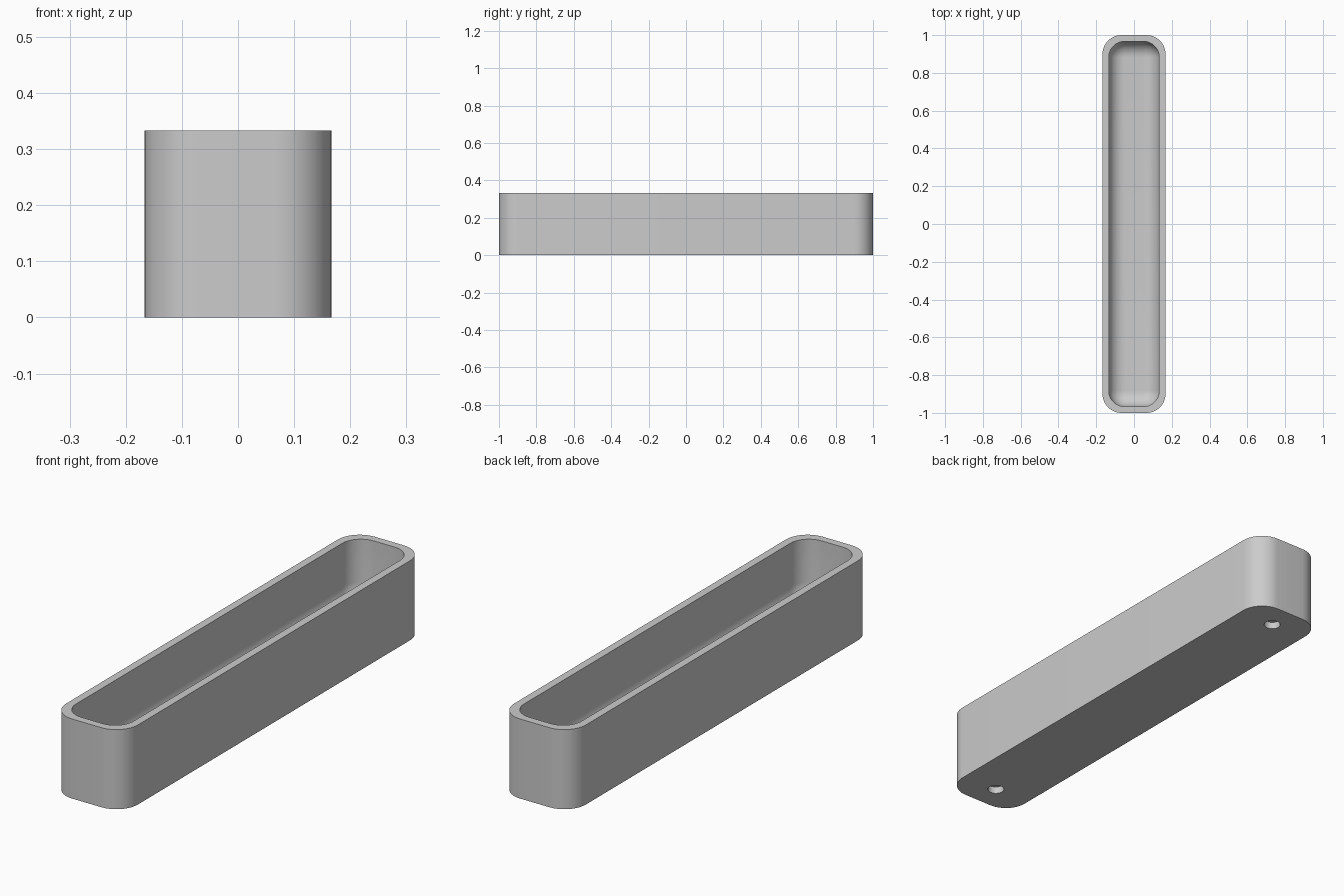
import bpy, bmesh, math

cube = bpy.data.objects.get("Cube")
if cube:
    bpy.data.objects.remove(cube, do_unlink=True)

HALF_X, HALF_Y, HEIGHT = 1 / 6, 1.0, 1 / 3
WALL, FLOOR = 0.033, 0.07
OUTER_R, INNER_R, FILLET = 0.1, 0.085, 0.083
HOLE_R, HOLE_Y, HOLE_DEPTH = 0.033, 0.885, 0.03
STEPS = 12

bm = bmesh.new()


def rounded_ring(inset, radius, z):
    """Ring of vertices round a rectangle with rounded corners."""
    cx, cy = HALF_X - inset - radius, HALF_Y - inset - radius
    ring = []
    for corner, (sx, sy) in enumerate([(1, 1), (-1, 1), (-1, -1), (1, -1)]):
        for i in range(STEPS + 1):
            a = math.pi / 2 * (corner + i / STEPS)
            ring.append(bm.verts.new((sx * cx + radius * math.cos(a),
                                      sy * cy + radius * math.sin(a), z)))
    return ring


def circle_ring(y, z, count=32):
    angles = [2 * math.pi * i / count for i in range(count)]
    return [bm.verts.new((HOLE_R * math.cos(a), y + HOLE_R * math.sin(a), z))
            for a in angles]


def bridge(a, b):
    for i in range(len(a)):
        j = (i + 1) % len(a)
        bm.faces.new((a[i], a[j], b[j], b[i]))


def ring_edges(ring):
    return [bm.edges.get((v, ring[i - 1])) for i, v in enumerate(ring)]


# Outer wall, rim and cavity wall, then the rounded edge of the cavity floor
rings = [rounded_ring(0, OUTER_R, 0), rounded_ring(0, OUTER_R, HEIGHT),
         rounded_ring(WALL, INNER_R, HEIGHT)]
for i in range(STEPS + 1):
    t = math.pi / 2 * i / STEPS
    shrink = FILLET * (1 - math.cos(t))
    rings.append(rounded_ring(WALL + shrink, INNER_R - shrink,
                              FLOOR + FILLET * (1 - math.sin(t))))
for a, b in zip(rings, rings[1:]):
    bridge(a, b)
bm.faces.new(rings[-1])

# Blind round holes in the underside
underside = ring_edges(rings[0])
for side in (-1, 1):
    mouth = circle_ring(side * HOLE_Y, 0)
    end = circle_ring(side * HOLE_Y, HOLE_DEPTH)
    bridge(mouth, end)
    bm.faces.new(end)
    underside += ring_edges(mouth)
bmesh.ops.triangle_fill(bm, edges=underside, use_beauty=True)
bmesh.ops.recalc_face_normals(bm, faces=bm.faces)

mesh = bpy.data.meshes.new("tray")
bm.to_mesh(mesh)
bm.free()
tray = bpy.data.objects.new("tray", mesh)
bpy.context.collection.objects.link(tray)

# Plain grey finish
grey = bpy.data.materials.new("light_grey")
grey.use_nodes = True
colour = (0.6, 0.6, 0.6, 1)
grey.diffuse_color = colour
grey.node_tree.nodes["Principled BSDF"].inputs["Base Color"].default_value = colour
mesh.materials.append(grey)

bpy.ops.object.select_all(action='DESELECT')
tray.select_set(True)
bpy.context.view_layer.objects.active = tray
bpy.ops.object.shade_smooth_by_angle(angle=math.radians(30))
